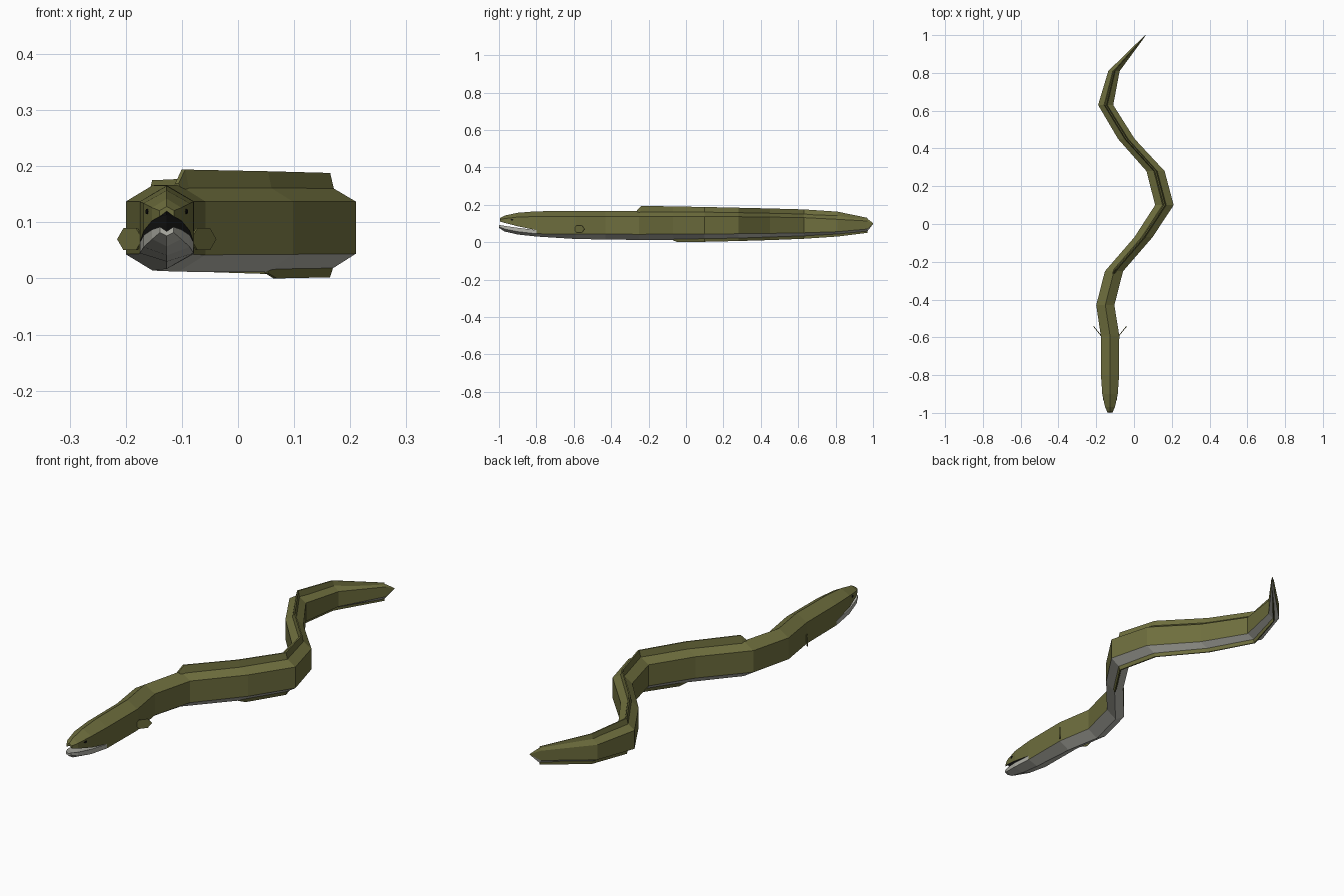
import bpy, bmesh, math


def material(name, rgb):
    m = bpy.data.materials.new(name)
    m.diffuse_color = (*rgb, 1)
    return m


OLIVE = material("olive skin", (0.155, 0.155, 0.047))
BELLY = material("pale belly", (0.45, 0.45, 0.40))
DARK = material("dark mouth", (0.03, 0.03, 0.028))
BLACK = material("eye black", (0.006, 0.006, 0.006))
MATS = [OLIVE, BELLY, DARK, BLACK]


def loft(name, rings, side_mats, cap_mat=0):
    """Skin equal-length rings of points; side_mats gives a material per ring side."""
    bm = bmesh.new()
    vs = [[bm.verts.new(p) for p in r] for r in rings]
    n = len(rings[0])
    for a, b in zip(vs, vs[1:]):
        for i in range(n):
            j = (i + 1) % n
            bm.faces.new((a[i], a[j], b[j], b[i])).material_index = side_mats[i]
    for r in (vs[0], vs[-1]):
        bm.faces.new(r).material_index = cap_mat
    bmesh.ops.recalc_face_normals(bm, faces=bm.faces)
    me = bpy.data.meshes.new(name)
    bm.to_mesh(me)
    bm.free()
    for m in MATS:
        me.materials.append(m)
    ob = bpy.data.objects.new(name, me)
    bpy.context.collection.objects.link(ob)
    return ob


# body stations: y, x centre, half width, top, upper side, lower side, bottom
BODY = [
    (-0.80, -0.127, 0.048, 0.165, 0.137, 0.045, 0.030),
    (-0.59, -0.127, 0.049, 0.166, 0.137, 0.044, 0.017),
    (-0.43, -0.152, 0.048, 0.166, 0.137, 0.043, 0.014),
    (-0.25, -0.106, 0.048, 0.167, 0.137, 0.042, 0.012),
    (-0.07, 0.050, 0.048, 0.167, 0.137, 0.043, 0.011),
    (0.10, 0.161, 0.049, 0.166, 0.137, 0.044, 0.013),
    (0.28, 0.114, 0.048, 0.163, 0.136, 0.045, 0.017),
    (0.45, -0.040, 0.044, 0.160, 0.134, 0.047, 0.023),
    (0.63, -0.150, 0.040, 0.156, 0.131, 0.050, 0.030),
    (0.81, -0.106, 0.030, 0.147, 0.122, 0.056, 0.041),
    (0.97, 0.035, 0.007, 0.125, 0.113, 0.070, 0.058),
    (1.00, 0.061, 0.001, 0.102, 0.101, 0.098, 0.097),
]
loft("body", [[(x, y, t), (x + w, y, u), (x + w, y, l),
               (x, y, b), (x - w, y, l), (x - w, y, u)]
              for y, x, w, t, u, l, b in BODY], [0, 0, 1, 1, 0, 0])

# upper head: y, half width, top, upper side, mouth edge
HX = -0.127
UPPER = [
    (-0.80, 0.048, 0.165, 0.137, 0.064),
    (-0.90, 0.041, 0.157, 0.134, 0.085),
    (-0.97, 0.026, 0.142, 0.126, 0.103),
    (-0.995, 0.013, 0.128, 0.121, 0.110),
]
loft("upper_head", [[(HX, y, t), (HX + w, y, u), (HX + w, y, l),
                     (HX, y, l + 0.01), (HX - w, y, l), (HX - w, y, u)]
                    for y, w, t, u, l in UPPER], [0, 0, 2, 2, 0, 0])

# lower jaw: y, half width, rim, lower side, bottom
JAW = [
    (-0.80, 0.048, 0.064, 0.045, 0.030),
    (-0.90, 0.041, 0.077, 0.056, 0.041),
    (-0.97, 0.026, 0.087, 0.070, 0.057),
    (-1.00, 0.012, 0.092, 0.082, 0.076),
]
loft("lower_jaw", [[(HX, y, r - 0.008), (HX + w, y, r), (HX + w, y, l),
                    (HX, y, b), (HX - w, y, l), (HX - w, y, r)]
                   for y, w, r, l, b in JAW], [1] * 6, 1)


# dorsal and anal fins: tapered ridges following the spine
def spine_x(y):
    for a, b in zip(BODY, BODY[1:]):
        if a[0] <= y <= b[0]:
            return a[1] + (b[1] - a[1]) * (y - a[0]) / (b[0] - a[0])
    return BODY[-1][1]


def fin(name, stations):
    loft(name, [[(spine_x(y) - w, y, base), (spine_x(y) + w, y, base),
                 (spine_x(y) + w * 0.3, y, tip), (spine_x(y) - w * 0.3, y, tip)]
                for y, w, base, tip in stations], [0] * 4)


fin("dorsal_fin", [(-0.262, 0.010, 0.155, 0.169), (-0.24, 0.011, 0.155, 0.194),
                   (-0.07, 0.011, 0.155, 0.191), (0.10, 0.011, 0.155, 0.188),
                   (0.28, 0.011, 0.150, 0.184), (0.45, 0.011, 0.148, 0.180),
                   (0.63, 0.010, 0.145, 0.175), (0.81, 0.008, 0.135, 0.163),
                   (0.97, 0.002, 0.118, 0.130)])
fin("anal_fin", [(-0.07, 0.009, 0.022, 0.010), (-0.045, 0.010, 0.022, 0.0),
                 (0.10, 0.010, 0.024, 0.002), (0.28, 0.010, 0.028, 0.006),
                 (0.45, 0.010, 0.034, 0.011), (0.63, 0.009, 0.041, 0.018),
                 (0.81, 0.007, 0.052, 0.030), (0.97, 0.002, 0.066, 0.050)])

# pectoral fins: thin hexagonal plates swept back from the flanks
for s, label in ((-1, "left"), (1, "right")):
    plate = [[], []]
    for k in range(6):
        a = math.radians(60 * k)
        d = math.cos(a)
        for i, off in enumerate((-0.0015, 0.0015)):
            plate[i].append((HX + s * (0.0645 + 0.0225 * d + off), -0.570 + 0.028 * d - off,
                             0.070 + 0.0225 * math.sin(a)))
    loft("pectoral_fin_" + label, plate, [0] * 6)

    # eyes: small dark plates on the cheeks
    eye = [[], []]
    for k in range(6):
        a = math.radians(60 * k)
        c = 0.008 * math.cos(a)
        for i, off in enumerate((-0.002, 0.0015)):
            eye[i].append((HX + s * (0.0348 + 0.21 * c + off), -0.93 + c,
                           0.119 + 0.005 * math.sin(a)))
    loft("eye_" + label, eye, [3] * 6, 3)
